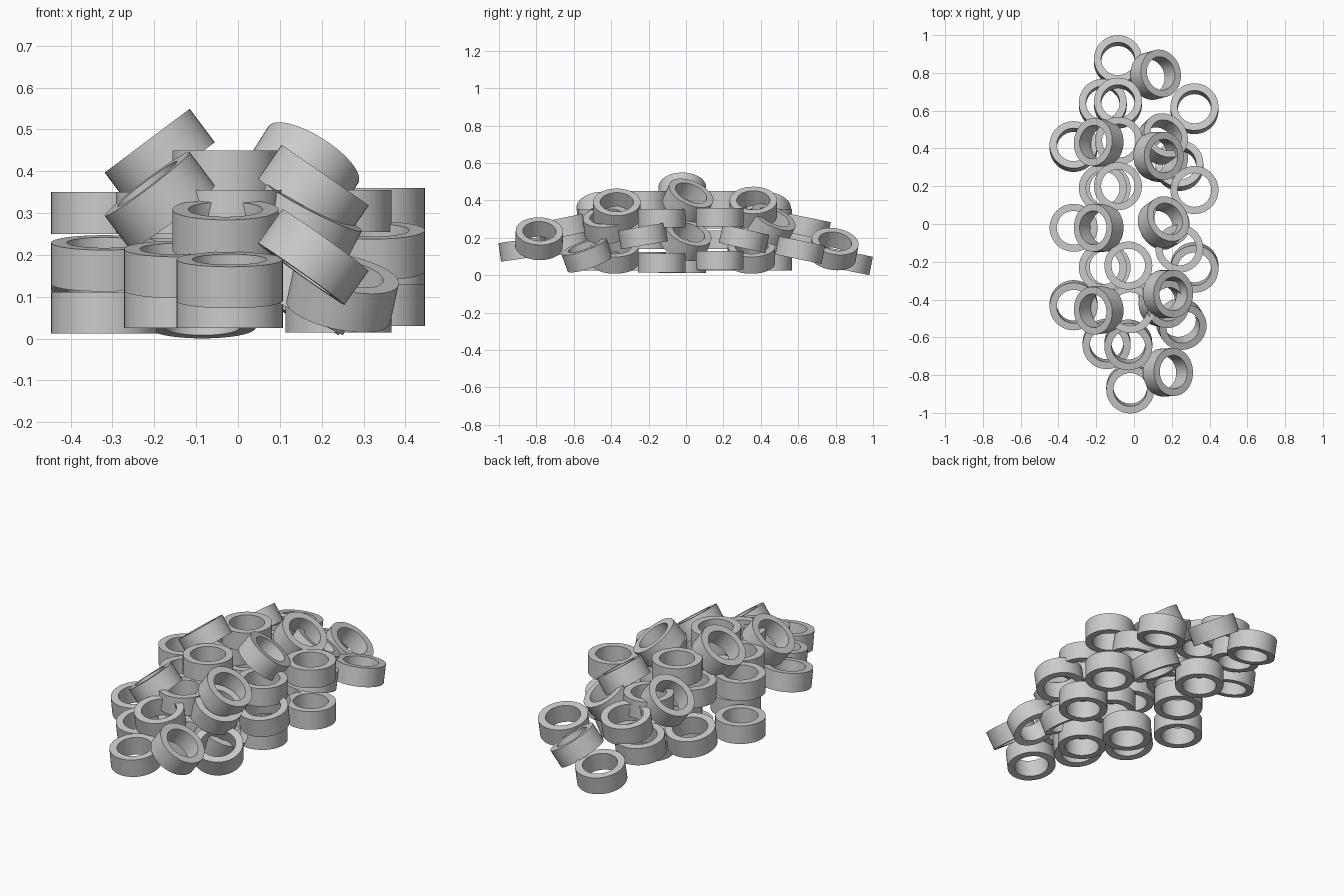
import bpy, math
from mathutils import Vector

if "Cube" in bpy.data.objects:
    bpy.data.objects.remove(bpy.data.objects["Cube"])

R_OUT, R_IN, H, SEG = 0.127, 0.089, 0.1, 48


def ring_mesh():
    """Short tube with flat end faces and a straight bore."""
    profile = [(R_OUT, -H / 2), (R_OUT, H / 2), (R_IN, H / 2), (R_IN, -H / 2)]
    verts, faces = [], []
    for i in range(SEG):
        a = 2 * math.pi * i / SEG
        verts += [(r * math.cos(a), r * math.sin(a), z) for r, z in profile]
        for k in range(4):
            j, n = (i + 1) % SEG, (k + 1) % 4
            faces.append((i * 4 + k, j * 4 + k, j * 4 + n, i * 4 + n))
    me = bpy.data.meshes.new("ring")
    me.from_pydata(verts, [], faces)
    me.update()
    me.shade_smooth()
    me.set_sharp_from_angle(angle=math.radians(30))
    return me


mesh = ring_mesh()


def ring(name, x, y, z, ax=0.0, ay=0.0):
    """Place a ring; ax and ay are the sideways lean of its axis."""
    ob = bpy.data.objects.new(name, mesh)
    axis = Vector((ax, ay, math.sqrt(1 - ax * ax - ay * ay)))
    ob.rotation_euler = axis.to_track_quat('Z', 'Y').to_euler()
    ob.location = (x, y, z)
    bpy.context.collection.objects.link(ob)


# rings along the left side
ring("left_low_ring", -0.32, -0.02, 0.062)
ring("left_high_ring", -0.32, -0.02, 0.30)
ring("left_end_ring", -0.32, -0.43, 0.18, 0, -0.14)
ring("left_end_ring", -0.32, 0.41, 0.165, 0, 0.2)

# central stacks, lower and upper
for y in (-0.23, 0.19):
    ring("centre_low_ring", -0.145, y, 0.075)
    ring("centre_mid_ring", -0.165, y, 0.30)
for x, y in ((-0.03, -0.22), (-0.085, 0.20)):
    ring("centre_under_ring", x, y, 0.19)
    ring("centre_top_ring", x, y, 0.40)
for x, y in ((-0.02, -0.45), (-0.08, 0.44)):
    ring("inner_low_ring", x, y, 0.075)
    ring("inner_high_ring", x, y, 0.305)

# flat rings on the right side
ring("right_low_ring", 0.24, -0.13, 0.065)
ring("right_high_ring", 0.24, -0.13, 0.305)
ring("right_low_ring", 0.32, 0.18, 0.08)
ring("right_high_ring", 0.32, 0.18, 0.31)

# gently leaning rings at the edge of the heap
ring("edge_ring", 0.32, -0.23, 0.21, 0, -0.17)
ring("edge_ring", 0.24, 0.31, 0.195, 0, 0.22)
ring("edge_ring", 0.32, 0.61, 0.135, 0, 0.2)
ring("edge_ring", 0.25, -0.53, 0.11, 0.2, -0.33)

# front and back ends
ring("front_end_ring", -0.02, -0.87, 0.14, 0, -0.14)
ring("back_end_ring", -0.085, 0.865, 0.075, 0, 0.2)
for s, x in ((-1, -0.03), (1, -0.085)):
    ring("end_upper_ring", x, s * 0.64, 0.26, 0, s * 0.2)
    ring("end_mid_ring", -0.145 - 0.01 * (s + 1), s * 0.635, 0.165, 0, s * 0.15)

# rings leaning left
ring("left_leaning_ring", -0.187, -0.02, 0.433, -0.6)
ring("left_leaning_ring", -0.187, -0.455, 0.33, -0.6, -0.08)
ring("left_leaning_ring", -0.187, 0.43, 0.33, -0.6, 0.08)

# rings leaning right, upper layer
ring("right_leaning_ring", 0.155, 0.01, 0.40, 0.5, 0.35)
ring("right_leaning_ring", 0.18, -0.37, 0.35, 0.57, 0)
ring("right_leaning_ring", 0.13, 0.36, 0.36, 0.57, 0)
ring("right_leaning_ring", 0.18, -0.785, 0.195, 0.58, 0.03)
ring("right_leaning_ring", 0.115, 0.79, 0.14, 0.55, 0.15)
ring("right_leaning_ring", 0.15, 0.45, 0.27, 0.4, 0.4)
ring("right_leaning_ring", 0.16, -0.42, 0.27, 0.45, -0.1)

# rings leaning right, lower layer
ring("low_leaning_ring", 0.16, -0.38, 0.11, 0.45, 0)
ring("low_leaning_ring", 0.15, 0.35, 0.11, 0.45, 0)
ring("low_leaning_ring", 0.16, 0.0, 0.19, 0.5, 0.3)
